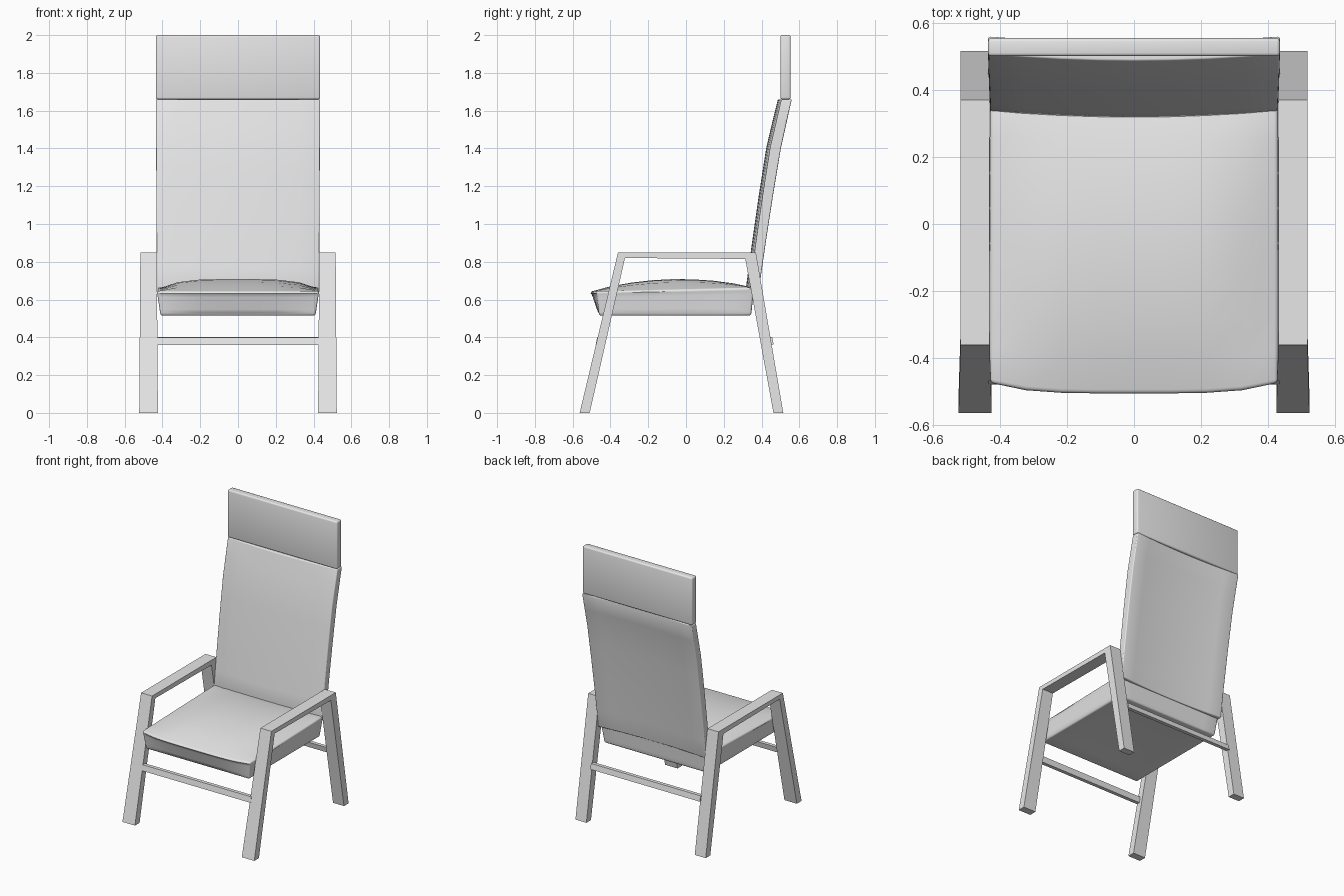
import bpy
import bmesh
import math
from mathutils import Vector

if "Cube" in bpy.data.objects:
    bpy.data.objects.remove(bpy.data.objects["Cube"], do_unlink=True)

# Single plain grey finish
grey = bpy.data.materials.new("plain_grey")
grey.use_nodes = True
grey.diffuse_color = (0.8, 0.8, 0.8, 1)
grey.node_tree.nodes["Principled BSDF"].inputs["Base Color"].default_value = (0.8, 0.8, 0.8, 1)


def finish(bm, name, smooth=False):
    bmesh.ops.recalc_face_normals(bm, faces=bm.faces)
    mesh = bpy.data.meshes.new(name)
    bm.to_mesh(mesh)
    bm.free()
    obj = bpy.data.objects.new(name, mesh)
    mesh.materials.append(grey)
    bpy.context.collection.objects.link(obj)
    if smooth:
        bpy.ops.object.select_all(action='DESELECT')
        obj.select_set(True)
        bpy.context.view_layer.objects.active = obj
        bpy.ops.object.shade_smooth_by_angle(angle=math.radians(40))
    return obj


def cushion(name, shape, cuts, radius):
    """Bend a gridded block with coordinates -1..1 through shape(u, v, w)."""
    bm = bmesh.new()
    bmesh.ops.create_cube(bm, size=2)
    bmesh.ops.subdivide_edges(bm, edges=bm.edges[:], cuts=cuts, use_grid_fill=True)
    rims = [e for e in bm.edges if e.calc_face_angle(0) > 1]
    for v in bm.verts:
        v.co = Vector(shape(*v.co))
    bmesh.ops.bevel(bm, geom=rims, offset=radius, segments=3, profile=0.5,
                    affect='EDGES', clamp_overlap=True)
    return finish(bm, name, True)


def interpolate(points, t):
    for (a, p), (b, q) in zip(points, points[1:]):
        if t <= b:
            return p + (q - p) * (t - a) / (b - a)
    return points[-1][1]


def bar(name, profile, x0, x1, splay=0.0):
    """Extrude a side profile (y, z) along x; splay widens it towards the floor."""
    bm = bmesh.new()
    rings = []
    for x, sign in ((x0, -1), (x1, 1)):
        rings.append([bm.verts.new((x + sign * splay * (0.85 - z), y, z)) for y, z in profile])
        bm.faces.new(rings[-1])
    n = len(profile)
    for i in range(n):
        j = (i + 1) % n
        bm.faces.new((rings[0][i], rings[0][j], rings[1][j], rings[1][i]))
    return finish(bm, name)


# Seat: crowned top, flat underside, undercut front lip
def seat_shape(u, v, w):
    t = (w + 1) / 2
    x = u * (0.41 + 0.02 * t)
    front = -0.46 - t * (0.045 - 0.03 * u ** 4)
    back = 0.345 + 0.015 * t
    y = front + (back - front) * (v + 1) / 2
    top = 0.655 + 0.01 * v + 0.053 * (1 - u ** 4) * (1 - v * v)
    bottom = 0.515 + 0.012 * (1 - u * u) * (1 - v * v)
    return x, y, bottom + (top - bottom) * t


cushion("seat", seat_shape, 7, 0.012)

# Backrest: reclined sheet that bows forward along its middle
BACK_LINE = [(0.64, 0.335), (0.85, 0.362), (1.13, 0.402), (1.4, 0.444), (1.66, 0.505)]
THICKNESS = [(0.64, 0.05), (1.4, 0.058), (1.66, 0.055)]


def backrest_shape(u, v, w):
    z = 1.15 + 0.51 * w
    depth = interpolate(THICKNESS, z) * (v + 1) / 2
    y = interpolate(BACK_LINE, z) - 0.02 * (1 - u * u) + depth
    return u * (0.432 + 0.003 * w), y, z


cushion("backrest", backrest_shape, 7, 0.01)

# Headrest: upright padded block
cushion("headrest", lambda u, v, w: (u * 0.435, 0.527 + 0.027 * v, 1.83 + 0.17 * w), 1, 0.01)

# Armrest frames: two legs and an arm per side
FRONT_LEG = [(-0.563, 0), (-0.51, 0), (-0.323, 0.82), (-0.36, 0.85)]
ARM = [(-0.36, 0.85), (-0.323, 0.82), (0.314, 0.815), (0.37, 0.85)]
BACK_LEG = [(0.37, 0.85), (0.314, 0.815), (0.463, 0), (0.515, 0)]
for side, x0, x1 in (("left", 0.43, 0.517), ("right", -0.517, -0.43)):
    bar(side + "_front_leg", FRONT_LEG, x0, x1, 0.007)
    bar(side + "_armrest", ARM, x0, x1)
    bar(side + "_back_leg", BACK_LEG, x0, x1)

# Stretchers between the legs
bar("front_stretcher", [(-0.478, 0.36), (-0.452, 0.36), (-0.444, 0.4), (-0.47, 0.4)], -0.435, 0.435)
bar("back_stretcher", [(0.438, 0.363), (0.464, 0.363), (0.456, 0.402), (0.43, 0.402)], -0.435, 0.435)
